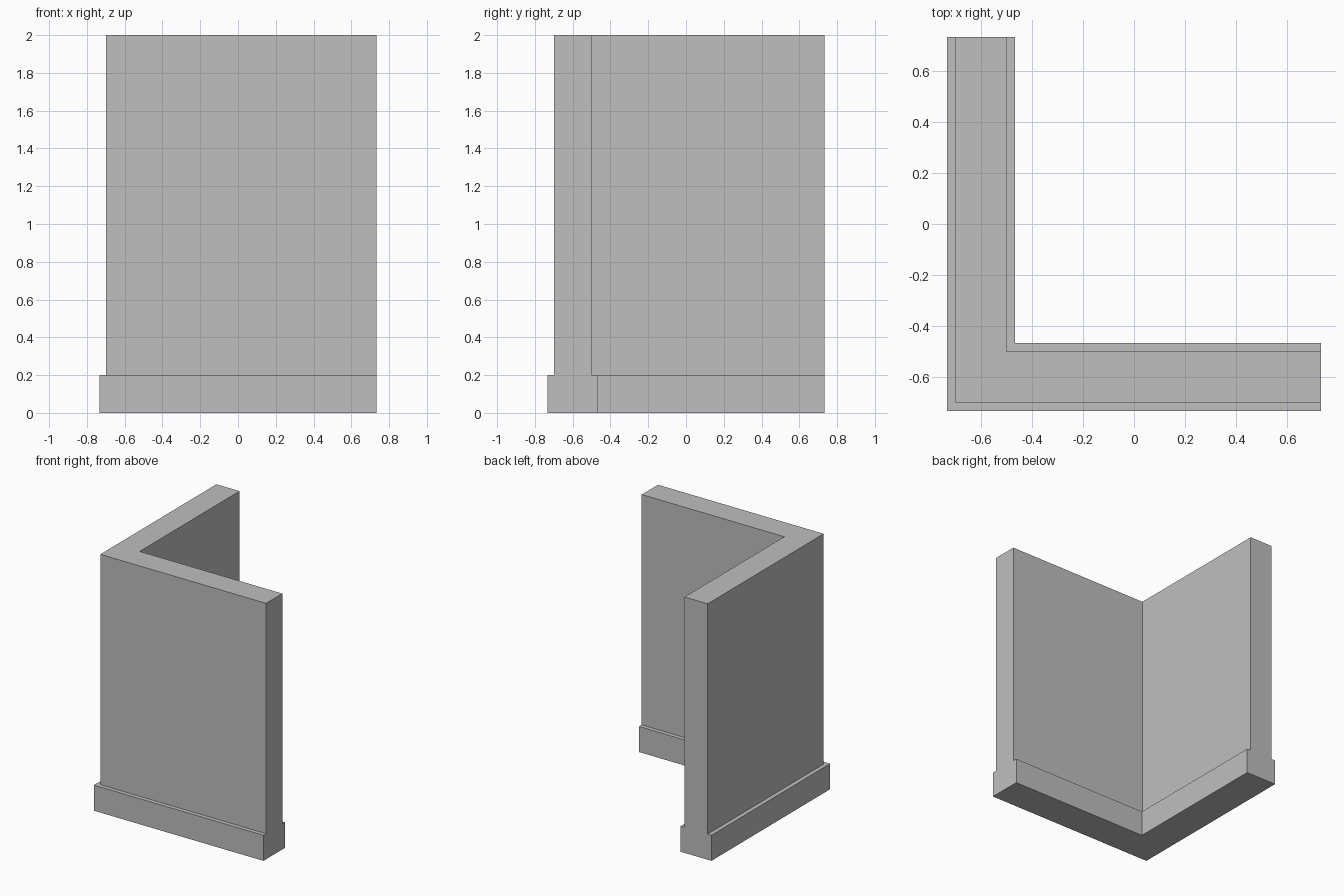
import bpy
import bmesh

if "Cube" in bpy.data.objects:
    bpy.data.objects.remove(bpy.data.objects["Cube"], do_unlink=True)

HEIGHT = 2.0
SKIRT_HEIGHT = 0.2
END = 0.733          # free ends of both wall legs
OUTER = -0.7         # outer wall face
INNER = -0.5         # inner wall face
LEDGE = 0.033        # skirting projection

grey = bpy.data.materials.new("plain_grey")
grey.use_nodes = True
colour = (0.52, 0.52, 0.52, 1.0)
grey.diffuse_color = colour
grey.node_tree.nodes["Principled BSDF"].inputs["Base Color"].default_value = colour

# Wall cross-section with a skirting on both sides: (offset, height)
section = [
    (OUTER - LEDGE, 0), (INNER + LEDGE, 0),
    (INNER + LEDGE, SKIRT_HEIGHT), (INNER, SKIRT_HEIGHT),
    (INNER, HEIGHT), (OUTER, HEIGHT),
    (OUTER, SKIRT_HEIGHT), (OUTER - LEDGE, SKIRT_HEIGHT),
]

# Sweep the section from the rear end, round the mitred corner, to the side end
bm = bmesh.new()
stations = [
    [bm.verts.new((d, END, z)) for d, z in section],
    [bm.verts.new((d, d, z)) for d, z in section],
    [bm.verts.new((END, d, z)) for d, z in section],
]
for a, b in zip(stations, stations[1:]):
    for i in range(len(section)):
        j = (i + 1) % len(section)
        bm.faces.new((a[i], a[j], b[j], b[i]))
bm.faces.new(stations[0])
bm.faces.new(stations[-1])

# Merge the mitre lines on the flat top, ledges and underside
bmesh.ops.recalc_face_normals(bm, faces=bm.faces)
bmesh.ops.dissolve_limit(bm, angle_limit=0.01, verts=bm.verts, edges=bm.edges)

mesh = bpy.data.meshes.new("corner_wall")
bm.to_mesh(mesh)
bm.free()
mesh.materials.append(grey)
wall = bpy.data.objects.new("corner_wall", mesh)
bpy.context.collection.objects.link(wall)
